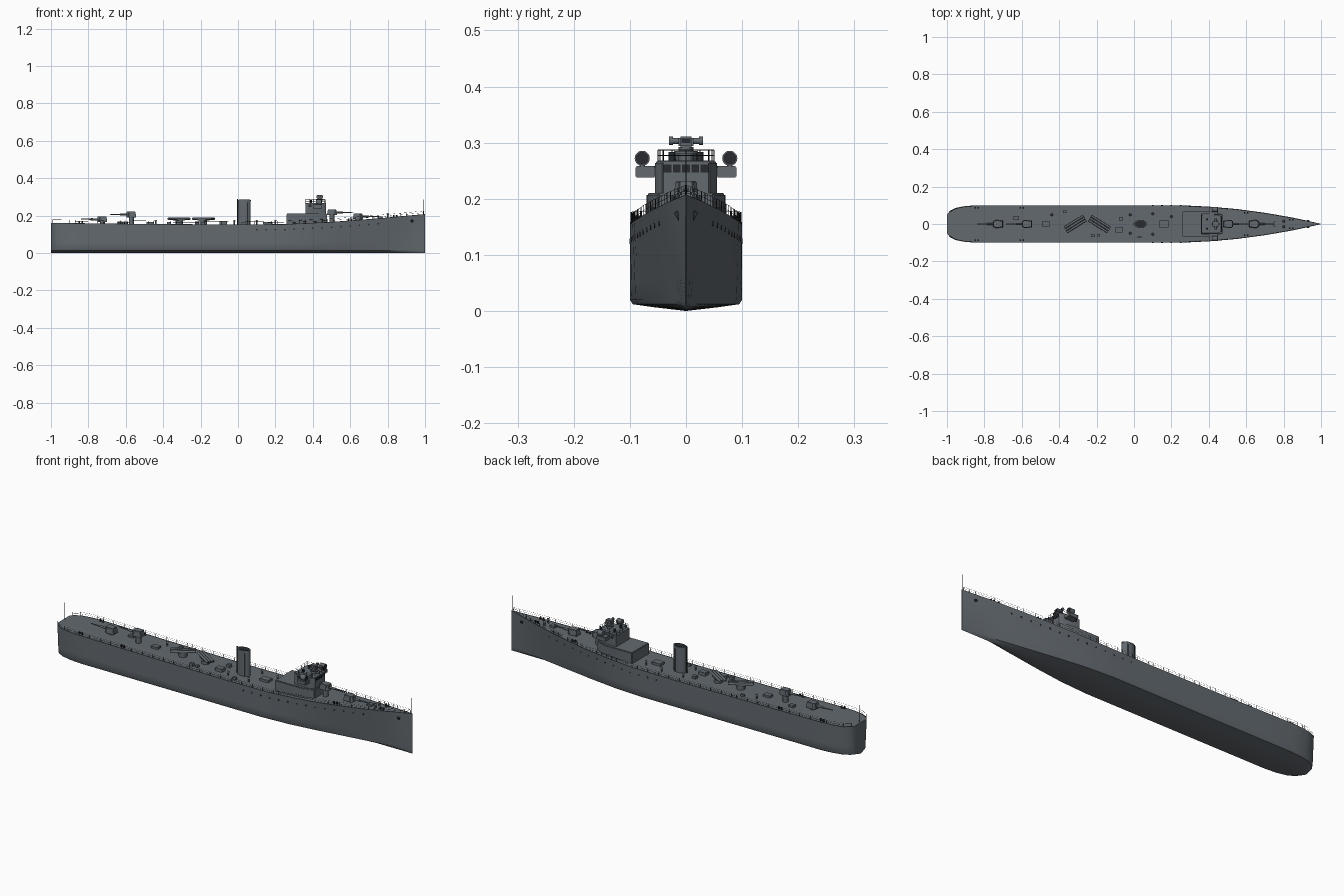
import bpy, bmesh, math
from mathutils import Matrix, Vector

cube = bpy.data.objects.get("Cube")
if cube:
    bpy.data.objects.remove(cube, do_unlink=True)


def material(name, rgb):
    m = bpy.data.materials.new(name)
    m.use_nodes = True
    m.diffuse_color = (*rgb, 1)
    m.node_tree.nodes["Principled BSDF"].inputs["Base Color"].default_value = (*rgb, 1)
    return m


GREY = material("ship grey", (0.125, 0.143, 0.16))
DARK = material("dark fittings", (0.02, 0.023, 0.027))


def finish(name, bm, mat, angle=35):
    bmesh.ops.recalc_face_normals(bm, faces=bm.faces)
    me = bpy.data.meshes.new(name)
    bm.to_mesh(me)
    bm.free()
    ob = bpy.data.objects.new(name, me)
    bpy.context.collection.objects.link(ob)
    me.materials.append(mat)
    bpy.ops.object.select_all(action='DESELECT')
    ob.select_set(True)
    bpy.context.view_layer.objects.active = ob
    bpy.ops.object.shade_smooth_by_angle(angle=math.radians(angle))
    return ob


def prism(name, pts, z0, z1, mat=GREY, taper=1.0, bevel=0.0):
    """Extrude a plan outline from z0 to z1, optionally shrinking the top."""
    bm = bmesh.new()
    cx = sum(p[0] for p in pts) / len(pts)
    low = [bm.verts.new((x, y, z0)) for x, y in pts]
    top = [bm.verts.new((cx + (x - cx) * taper, y * taper, z1)) for x, y in pts]
    bm.faces.new(low)
    bm.faces.new(top)
    for i in range(len(pts)):
        j = (i + 1) % len(pts)
        bm.faces.new((low[i], low[j], top[j], top[i]))
    if bevel:
        bmesh.ops.bevel(bm, geom=bm.edges[:], offset=bevel, segments=2, affect='EDGES')
    return finish(name, bm, mat)


def box(name, x, y, z, sx, sy, sz, mat=GREY, bevel=0.0, rot=0.0):
    bm = bmesh.new()
    bmesh.ops.create_cube(bm, size=1, matrix=Matrix.Translation((x, y, z))
                          @ Matrix.Rotation(rot, 4, 'Z') @ Matrix.Diagonal((sx, sy, sz, 1)))
    if bevel:
        bmesh.ops.bevel(bm, geom=bm.edges[:], offset=bevel, segments=2, affect='EDGES')
    return finish(name, bm, mat)


def rod(name, a, b, r, mat=GREY, r2=None, sides=12):
    a, b = Vector(a), Vector(b)
    d = b - a
    bm = bmesh.new()
    bmesh.ops.create_cone(bm, cap_ends=True, segments=sides, radius1=r,
                          radius2=r if r2 is None else r2, depth=d.length,
                          matrix=Matrix.Translation((a + b) / 2) @ d.to_track_quat('Z', 'Y').to_matrix().to_4x4())
    return finish(name, bm, mat)


def wires(name, paths, r, mat=DARK, closed=False):
    cu = bpy.data.curves.new(name, 'CURVE')
    cu.dimensions = '3D'
    cu.bevel_depth = r
    cu.bevel_resolution = 0
    for path in paths:
        s = cu.splines.new('POLY')
        s.points.add(len(path) - 1)
        for p, co in zip(s.points, path):
            p.co = (*co, 1)
    cu.materials.append(mat)
    ob = bpy.data.objects.new(name, cu)
    bpy.context.collection.objects.link(ob)


def interp(table, x):
    for (x0, a), (x1, b) in zip(table, table[1:]):
        if x <= x1:
            return a + (b - a) * (x - x0) / (x1 - x0)
    return table[-1][1]


# Sheer line, deck half-width and bilge half-width along the length
SHEER = [(-1, .160), (-.5, .154), (0, .151), (.25, .153), (.5, .165), (.75, .184), (1, .207)]
BEAM = [(-1, .05), (-.985, .07), (-.95, .087), (-.9, .096), (-.84, .1), (.25, .1), (.4, .093),
        (.55, .08), (.7, .06), (.85, .034), (1, .0008)]
BILGE = [(-1, .04), (-.985, .062), (-.95, .082), (-.9, .094), (-.84, .1), (.2, .1), (.35, .09),
         (.5, .07), (.7, .038), (.85, .013), (1, .0006)]


def deck(x):
    return interp(SHEER, x)


def side(x, z):
    """Hull half-width at a height."""
    t = min(1, max(0, (z - .02) / (deck(x) - .02)))
    return interp(BILGE, x) * (1 - t) + interp(BEAM, x) * t


# Hull lofted from half sections, mirrored to both sides
stations = [-1, -.985, -.97, -.95, -.925, -.9, -.87, -.84] + [-.7 + .1 * i for i in range(9)] + \
           [.2 + .05 * i for i in range(17)]
bm = bmesh.new()
rings = []
for x in stations:
    b, h = interp(BILGE, x), deck(x)
    half = [(b * .6, .007), (b * .95, .012), (b, .02)]
    half += [(side(x, h * f), h * f) for f in (.35, .6, .8, 1)]
    sec = [(0, 0)] + half + [(0, h + .001)] + [(-y, z) for y, z in reversed(half)]
    rings.append([bm.verts.new((x, y, z)) for y, z in sec])
for r, s in zip(rings, rings[1:]):
    for i in range(len(r)):
        j = (i + 1) % len(r)
        bm.faces.new((r[i], r[j], s[j], s[i]))
bm.faces.new(rings[0])
bm.faces.new(rings[-1])
finish("hull", bm, GREY, 40)

# Deck edge guard rails with stanchions
xs = [-.99 + .03 * i for i in range(67)]
for s, label in ((1, "left"), (-1, "right")):
    edge = [(x, s * max(0, interp(BEAM, x) - .002), deck(x)) for x in xs]
    up = lambda h: [(x, y, z + h) for x, y, z in edge]
    wires(label + "_rail_wires", [up(.009), up(.018)], .0004)
    wires(label + "_rail_posts", [[p, q] for p, q in zip(edge, up(.018))], .0007)
    wires(label + "_deck_edge", [up(.0)], .0012)
    # Portholes following the sheer
    for i in range(14):
        x = .1 + .05 * i
        z = deck(x) - .028
        y = side(x, z)
        rod(label + "_porthole", (x, s * (y - .003), z), (x, s * (y + .001), z), .0045, DARK)
    # Anchor and hawse plate
    y = side(.93, .17)
    rod(label + "_anchor", (.93, s * (y - .004), .172), (.93, s * (y + .003), .168), .008, DARK)
    # Mooring bollards
    for x in (-.84, -.6, .6, .84):
        for dx in (-.008, .008):
            y = s * (interp(BEAM, x) - .014)
            rod(label + "_bollard", (x + dx, y, deck(x)), (x + dx, y, deck(x) + .012), .0045, DARK)

# Flag staffs
rod("bow_staff", (.994, 0, .2), (.994, 0, .285), .0012, DARK, sides=6)
rod("stern_staff", (-.992, 0, .155), (-.992, 0, .25), .0012, DARK, sides=6)


# Gun mounts: pedestal, shield with a sloped face, barrel
def gun(name, x, z, d, base):
    rod(name + "_pedestal", (x, 0, base), (x, 0, z - .01), .013)
    pts = [(x - d * .026, -.018), (x + d * .016, -.022), (x + d * .028, -.014),
           (x + d * .028, .014), (x + d * .016, .022), (x - d * .026, .018)]
    prism(name + "_shield", pts, z - .014, z + .016, taper=.86, bevel=.002)
    rod(name + "_sleeve", (x + d * .02, 0, z), (x + d * .06, 0, z + .001), .005)
    rod(name + "_barrel", (x + d * .05, 0, z), (x + d * .115, 0, z + .002), .0032, r2=.0024)


gun("forward_gun", .64, .194, 1, deck(.64))
gun("raised_forward_gun", .502, .216, 1, deck(.5))
gun("raised_aft_gun", -.57, .205, -1, deck(-.57))
gun("aft_gun", -.725, .18, -1, deck(-.72))

# Deckhouse and bridge
prism("deckhouse", [(.26, -.07), (.42, -.07), (.475, -.05), (.475, .05), (.42, .07), (.26, .07)],
      .148, .21, bevel=.003)
prism("bridge", [(.36, -.055), (.45, -.055), (.47, -.042), (.47, .042), (.45, .055), (.36, .055)],
      .208, .266, bevel=.002)
box("bridge_roof_edge", .415, 0, .267, .112, .1, .003)
for i in range(5):
    box("bridge_front_window", .4705, (i - 2) * .0165, .254, .002, .0135, .014, DARK)
for s, label in ((1, "left"), (-1, "right")):
    for i in range(3):
        box(label + "_bridge_window", .385 + .024 * i, s * .0555, .252, .016, .002, .012, DARK)
    # Bridge wing with searchlight
    box(label + "_bridge_wing", .425, s * .072, .248, .05, .036, .02, bevel=.002)
    rod(label + "_light_stand", (.43, s * .078, .256), (.43, s * .078, .264), .005)
    rod(label + "_searchlight", (.418, s * .078, .272), (.446, s * .078, .272), .0135, sides=20)
    rod(label + "_searchlight_glass", (.445, s * .078, .272), (.447, s * .078, .272), .0115, DARK, sides=20)

# Bridge roof railing
corners = [(.362, -.05), (.448, -.05), (.466, -.04), (.466, .04), (.448, .05), (.362, .05), (.362, -.05)]
wires("roof_rail_wires", [[(x, y, z) for x, y in corners] for z in (.277, .287)], .0006)
posts = [Vector(a).lerp(Vector(b), t / 4) for a, b in zip(corners, corners[1:]) for t in range(4)]
wires("roof_rail_posts", [[(p.x, p.y, .266), (p.x, p.y, .287)] for p in posts], .0006)

# Gun director with rangefinder arms
rod("director_base", (.437, 0, .266), (.437, 0, .292), .013)
rod("director_ring", (.437, 0, .28), (.437, 0, .285), .02, sides=20)
box("director_body", .437, 0, .301, .034, .026, .02, bevel=.003)
rod("rangefinder", (.437, -.028, .303), (.437, .028, .303), .0055)
for s in (-1, 1):
    rod("rangefinder_end", (.437, s * .023, .303), (.437, s * .03, .303), .0075)
    rod("roof_instrument", (.39, s * .025, .266), (.39, s * .025, .283), .006, DARK)
box("director_window", .4545, 0, .303, .002, .016, .007, DARK)


# Funnel: oval casing, rim, dark mouth and steam pipe
def oval(k):
    return [(.034 + .034 * k * math.cos(a), .02 * k * math.sin(a))
            for a in (math.tau * i / 32 for i in range(32))]


prism("funnel", oval(1), .148, .282)
prism("funnel_rim", oval(1.05), .278, .284)
prism("funnel_mouth", oval(.88), .283, .2855, DARK)
rod("steam_pipe", (-.003, 0, .15), (-.003, 0, .288), .0035, DARK)
for s in (-1, 1):
    rod("side_steam_pipe", (.05, s * .02, .15), (.05, s * .02, .27), .0025)

# Twin sets of torpedo tubes trained off the centreline
for x, ang in ((-.315, 32), (-.185, -32)):
    a = math.radians(ang)
    along, across = Vector((math.cos(a), math.sin(a), 0)), Vector((-math.sin(a), math.cos(a), 0))
    c = Vector((x, 0, .183))
    rod("tube_mount", (x, 0, .15), (x, 0, .178), .02, sides=20)
    box("tube_cradle", x, 0, .178, .05, .042, .006, rot=a)
    for k in (-1, 0, 1):
        o = c + across * k * .0135
        rod("torpedo_tube", o - along * .06, o + along * .06, .006)
        rod("tube_mouth", o + along * .06, o + along * .061, .0048, DARK)

# Deck lockers, hatches and ventilators
for x, y, sx, sy, h in ((-.63, .032, .03, .022, .012), (-.22, -.062, .022, .016, .016),
                        (-.47, 0, .04, .03, .012), (-.07, .028, .022, .02, .016),
                        (-.08, -.03, .04, .03, .018), (.03, -.07, .02, .012, .014),
                        (-.37, .065, .02, .012, .012), (.16, 0, .05, .036, .014),
                        (.76, 0, .03, .026, .01), (-.19, -.06, .014, .014, .012)):
    box("deck_locker", x, y, deck(x) + h / 2, sx, sy, h, bevel=.0015)
for x, y in ((.1, .055), (.1, -.055), (-.02, .05), (-.02, -.05), (.2, .04), (-.44, .05), (.8, .015), (.8, -.015)):
    z = deck(x)
    rod("ventilator", (x, y, z), (x, y, z + .02), .004)
    rod("ventilator_cap", (x, y, z + .018), (x, y, z + .024), .007, r2=.004)
